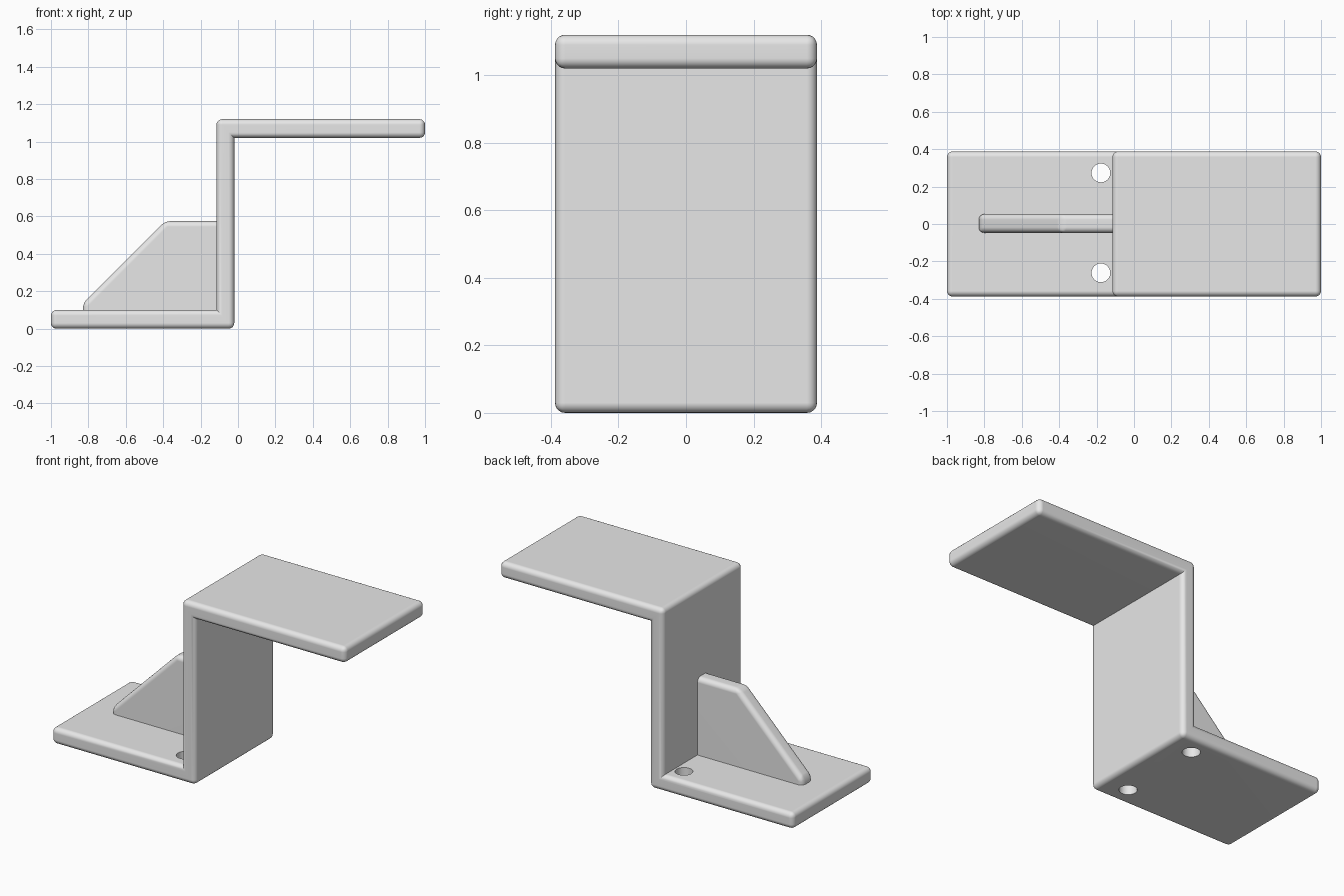
import bpy
import bmesh
from mathutils import Vector

cube = bpy.data.objects.get("Cube")
if cube:
    bpy.data.objects.remove(cube, do_unlink=True)

grey = bpy.data.materials.new("light_grey")
grey.use_nodes = True
COLOUR = (0.8, 0.8, 0.8, 1)
grey.diffuse_color = COLOUR
grey.node_tree.nodes["Principled BSDF"].inputs["Base Color"].default_value = COLOUR


def activate(obj):
    bpy.ops.object.select_all(action="DESELECT")
    obj.select_set(True)
    bpy.context.view_layer.objects.active = obj


def rounded_extrusion(name, profile, y_centre, width, radius):
    """Extrude an x-z profile along y and round its outward edges."""
    bm = bmesh.new()
    verts = [bm.verts.new((x, y_centre - width / 2, z)) for x, z in profile]
    face = bm.faces.new(verts)
    new = bmesh.ops.extrude_face_region(bm, geom=[face])["geom"]
    moved = [v for v in new if isinstance(v, bmesh.types.BMVert)]
    bmesh.ops.translate(bm, verts=moved, vec=Vector((0, width, 0)))
    bmesh.ops.recalc_face_normals(bm, faces=bm.faces)
    outward = [e for e in bm.edges if e.is_convex]
    bmesh.ops.bevel(bm, geom=outward, offset=radius, segments=5,
                    profile=0.5, affect="EDGES", clamp_overlap=True)
    bmesh.ops.recalc_face_normals(bm, faces=bm.faces)
    mesh = bpy.data.meshes.new(name)
    bm.to_mesh(mesh)
    bm.free()
    mesh.materials.append(grey)
    obj = bpy.data.objects.new(name, mesh)
    bpy.context.collection.objects.link(obj)
    return obj


def drill(obj, x, y, radius):
    """Cut a vertical hole through the foot plate."""
    bpy.ops.mesh.primitive_cylinder_add(vertices=40, radius=radius, depth=0.4,
                                        location=(x, y, 0.05))
    cutter = bpy.context.object
    cutter.name = "hole_cutter"
    cutter.hide_render = True
    cutter.data.materials.append(grey)
    mod = obj.modifiers.new("hole", "BOOLEAN")
    mod.operation = "DIFFERENCE"
    mod.solver = "EXACT"
    mod.object = cutter
    activate(obj)
    bpy.ops.object.modifier_apply(modifier=mod.name)
    bpy.data.objects.remove(cutter, do_unlink=True)


def finish(obj):
    activate(obj)
    bpy.ops.object.shade_smooth_by_angle(angle=0.6)
    weighted = obj.modifiers.new("even_shading", "WEIGHTED_NORMAL")
    weighted.keep_sharp = True


# Z-shaped plate: foot, upright and shelf in one piece
FOOT, SHELF, TOP = 0.1, 1.02, 1.12
WALL_L, WALL_R = -0.115, -0.02
bracket = rounded_extrusion("bracket", [
    (-1, 0), (WALL_R, 0), (WALL_R, SHELF), (1, SHELF),
    (1, TOP), (WALL_L, TOP), (WALL_L, FOOT), (-1, FOOT)], 0, 0.776, 0.03)

# Screw holes in the foot
for side in (-1, 1):
    drill(bracket, -0.177, 0.006 + side * 0.267, 0.05)
finish(bracket)

# Bracing rib, set into the foot and the upright
rib = rounded_extrusion("bracing_rib", [
    (-0.83, 0.04), (-0.06, 0.04), (-0.06, 0.575),
    (-0.39, 0.575), (-0.83, 0.135)], 0.003, 0.1, 0.03)
finish(rib)
